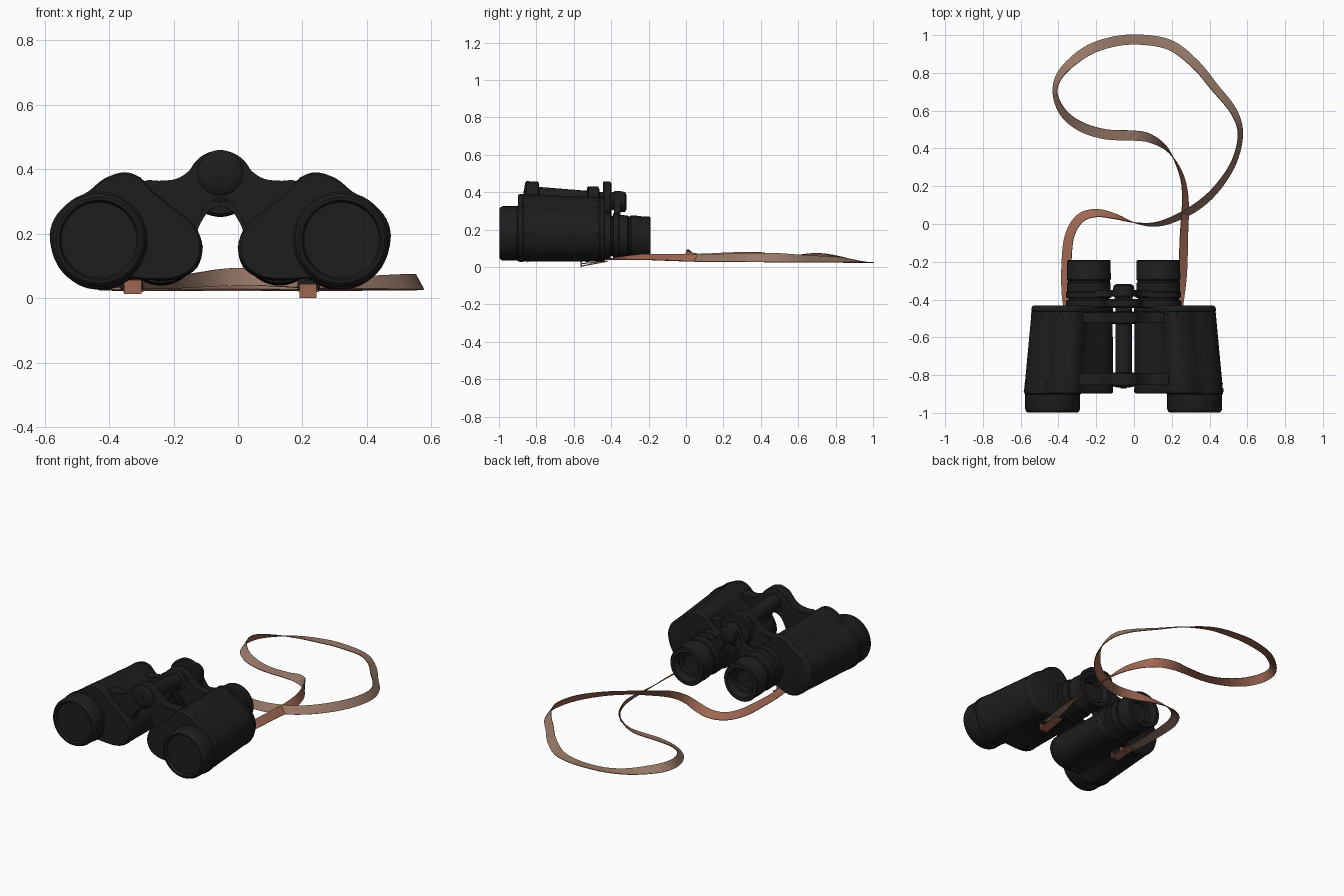
import bpy, bmesh, math
from mathutils import Vector

if "Cube" in bpy.data.objects:
    bpy.data.objects.remove(bpy.data.objects["Cube"])

CX = -0.055                      # symmetry plane of the binoculars


def material(name, rgb):
    m = bpy.data.materials.new(name)
    m.diffuse_color = (*rgb, 1)
    m.use_nodes = True
    m.node_tree.nodes["Principled BSDF"].inputs["Base Color"].default_value = m.diffuse_color
    return m


BLACK = material("black_leather", (0.0125, 0.0125, 0.0125))
TAN = material("tan_suede", (0.31, 0.19, 0.137))
BROWN = material("red_brown_leather", (0.34, 0.135, 0.085))


def finish(name, bm, mats, angle=35):
    bmesh.ops.recalc_face_normals(bm, faces=bm.faces)
    me = bpy.data.meshes.new(name)
    bm.to_mesh(me)
    bm.free()
    ob = bpy.data.objects.new(name, me)
    bpy.context.collection.objects.link(ob)
    for m in mats:
        me.materials.append(m)
    bpy.ops.object.select_all(action='DESELECT')
    ob.select_set(True)
    bpy.context.view_layer.objects.active = ob
    bpy.ops.object.shade_smooth_by_angle(angle=math.radians(angle))
    return ob


def spline(pts, n, closed=False):
    """Catmull-Rom through points of any dimension."""
    out, k = [], len(pts)
    get = (lambda i: pts[i % k]) if closed else (lambda i: pts[max(0, min(k - 1, i))])
    for i in range(k if closed else k - 1):
        p = [get(i + j) for j in (-1, 0, 1, 2)]
        for s in range(n):
            t = s / n
            out.append([0.5 * (2 * b + (c - a) * t + (2 * a - 5 * b + 4 * c - d) * t * t
                               + (3 * b - a - 3 * c + d) * t ** 3) for a, b, c, d in zip(*p)])
    if not closed:
        out.append(list(pts[-1]))
    return out


def skin(name, rings, mats=(BLACK,), rule=None, angle=35):
    """Join rings of points with quads and cap both ends."""
    bm = bmesh.new()
    vs = [[bm.verts.new(p) for p in r] for r in rings]
    n = len(vs[0])
    for a, b in zip(vs, vs[1:]):
        for j in range(n):
            f = bm.faces.new((a[j], a[(j + 1) % n], b[(j + 1) % n], b[j]))
            if rule:
                f.material_index = rule(j)
    bm.faces.new(vs[0])
    bm.faces.new(vs[-1])
    return finish(name, bm, mats, angle)


def lathe(name, prof, x, zf, n=48):
    """Profile of (radius, y) turned about a y axis whose height is zf(y)."""
    return skin(name, [[(x + r * math.cos(i * math.tau / n), y, zf(y) + r * math.sin(i * math.tau / n))
                        for i in range(n)] for r, y in prof])


def slab(name, x, y, z0, z1, mat):
    """Block from y[0] to y[1]; z0 and z1 are its (bottom, top) at each end."""
    skin(name, [[(x[0], yy, z[0]), (x[1], yy, z[0]), (x[1], yy, z[1]), (x[0], yy, z[1])]
                for yy, z in zip(y, (z0, z1))], (mat,))


def hinge_z(y):
    return 0.387 - 0.08 * (y + 0.82)


# outline of one prism housing: distance from symmetry plane, height
OUTLINE = [(.528, .18), (.515, .245), (.47, .295), (.41, .33), (.36, .37), (.30, .39), (.25, .375),
           (.20, .325), (.14, .277), (.08, .225), (.055, .16), (.072, .10), (.12, .066), (.18, .056),
           (.24, .058), (.285, .06), (.33, .04), (.38, .027), (.44, .042), (.50, .095)]
outline = spline(OUTLINE, 4, True)


def housing_point(u, z, y, g, s):
    t = (y + 0.88) / 0.45                        # taper toward the eyepieces
    u, z = .29 + (u - .29) * g, .2 + (z - .2) * g
    return (CX + s * (.06 + (u - .06) * (1 - .09 * t)), y, .03 + (z - .03) * (1 - .045 * t))


for s, side in ((-1, "left"), (1, "right")):
    # prism housing with a raised rim at each end
    stations = [(-.897, .965), (-.892, .99), (-.885, 1), (-.872, 1), (-.870, .99),
                (-.462, .99), (-.46, 1), (-.445, 1), (-.437, .985), (-.432, .95)]
    skin(side + "_housing", [[housing_point(u, z, y, g, s) for u, z in outline] for y, g in stations])
    # small rivets along both rims
    bm = bmesh.new()
    for y in (-.845, -.475):
        for u, z in outline[::4]:
            r = bmesh.ops.create_icosphere(bm, subdivisions=1, radius=.004)
            bmesh.ops.translate(bm, verts=r["verts"], vec=housing_point(u, z, y, .99, s))
    finish(side + "_rivets", bm, [BLACK])
    # objective tube with lip and recessed glass
    lathe(side + "_objective", [(.14, -.86), (.150, -.88), (.150, -.898), (.145, -.903), (.145, -.98),
                                (.14, -.992), (.133, -.997), (.124, -.997), (.119, -.988), (.117, -.982),
                                (.02, -.982)], CX + s * .376, lambda y: .180, 64)
    # eyepiece with focus rings and hollow cup
    lathe(side + "_eyepiece", [(.10, -.45), (.122, -.44), (.122, -.405), (.108, -.402), (.108, -.392),
                               (.121, -.389), (.121, -.362), (.115, -.358), (.115, -.312), (.111, -.308),
                               (.111, -.30), (.117, -.294), (.117, -.262), (.115, -.258), (.115, -.196),
                               (.110, -.190), (.088, -.190), (.080, -.2), (.074, -.225), (.06, -.228),
                               (.055, -.245), (.01, -.248)],
          CX + s * .184, lambda y: .154 - .06 * (y + .2))
    # strap lug under the housing
    lx = CX + s * .275
    slab(side + "_strap_lug", (lx - .035, lx + .035), (-.535, -.515), (.026, .085), (.026, .085), BLACK)


def arm(name, half, y0, y1, dz):
    """Symmetrical bridge plate from half a profile (top row, then bottom row)."""
    top, bottom = [spline(h, 4) for h in half]
    ring = [(-u, z) for u, z in top[::-1]] + top[1:] + bottom[::-1] + [(-u, z) for u, z in bottom[1:]]
    skin(name, [[(CX + u, y, z + dz) for u, z in ring] for y in (y0, y1)])


# hinge bridges and eyepiece bridge
hinge_arm = ([(0, .458), (.05, .445), (.08, .415), (.105, .388), (.14, .369), (.19, .364), (.225, .366),
              (.25, .355)],
             [(0, .312), (.035, .298), (.06, .262), (.085, .22), (.15, .22), (.25, .25)])
arm("front_bridge", hinge_arm, -.852, -.79, 0)
arm("rear_bridge", hinge_arm, -.522, -.468, -.027)
arm("eyepiece_bridge", ([(0, .40), (.045, .385), (.075, .32), (.11, .285), (.2, .27)],
                        [(0, .30), (.04, .285), (.07, .225), (.11, .2), (.2, .2)]), -.385, -.35, 0)

# central axle, end caps, focus wheel, rear knob
lathe("hinge_axle", [(.044, -.86), (.044, -.40)], CX, hinge_z)
lathe("front_cap", [(.06, -.785), (.070, -.79), (.070, -.852), (.064, -.858), (.04, -.864), (.016, -.866),
                    (.016, -.870), (.003, -.870)], CX, hinge_z)
lathe("rear_hub", [(.058, -.53), (.066, -.525), (.066, -.468), (.058, -.463)], CX, hinge_z)
lathe("focus_wheel", [(.05, -.445), (.095, -.445), (.102, -.438), (.102, -.405), (.095, -.398),
                      (.05, -.398)], CX, hinge_z)
lathe("rear_knob", [(.045, -.40), (.05, -.385), (.056, -.38), (.056, -.34), (.052, -.326), (.04, -.319),
                    (.012, -.317)], CX, hinge_z)

# strap path: x, y, twist in degrees (-180 = leather up, 0 = suede up)
PATH = [(.215, -.56, -180), (.235, -.42, -175), (.257, -.25, -150), (.265, -.05, -140), (.272, .1, -130),
        (.262, .22, -115), (.225, .32, -100), (.165, .405, -70), (.08, .455, -35), (0, .468, -12),
        (-.15, .475, -10), (-.28, .515, -25), (-.375, .59, -45), (-.418, .7, -65), (-.38, .805, -45),
        (-.25, .915, -15), (-.1, .967, 0), (.05, .975, 0), (.2, .943, -10), (.33, .84, -30),
        (.425, .725, -38), (.525, .6, -48), (.563, .48, -62), (.53, .33, -60), (.44, .19, -50),
        (.33, .09, -45), (.2, .022, -55), (.1, -.003, -70), (0, .008, -90), (-.1, .04, -120),
        (-.2, .058, -140), (-.285, .03, -150), (-.34, -.06, -155), (-.357, -.2, -165),
        (-.355, -.38, -175), (-.325, -.56, -180)]
path = spline(PATH, 6)
rings = []
for i, (x, y, a) in enumerate(path):
    p, q = path[max(i - 1, 0)], path[min(i + 1, len(path) - 1)]
    t = Vector((q[0] - p[0], q[1] - p[1], 0)).normalized()
    a = math.radians(a)
    w = Vector((-t.y, t.x, 0)) * math.cos(a) + Vector((0, 0, math.sin(a)))
    n = t.cross(w)
    lift = .01 * math.exp(-(x * x + y * y) / .03) + .01 * min(1, max(0, .1 - 4 * y)) - .006 * max(0, y)
    c = Vector((x, y, .03 + .026 * abs(math.sin(a)) + lift))
    w, n = w * .027, n * .002
    rings.append([c - w + n, c + w + n, c + w - n, c - w - n])
skin("neck_strap", rings, (BROWN, TAN), lambda j: 1 if j == 0 else 0)

# folded strap ends and keepers
for x, z, side in ((-.327, .013, "left"), (.217, 0, "right")):
    xs = (x - .027, x + .027)
    slab(side + "_strap_fold", xs, (-.564, -.556), (z, z + .044), (z, z + .044), BROWN)
    slab(side + "_strap_tail", xs, (-.56, -.42), (z + .002, z + .008), (.028, .034), BROWN)
    slab(side + "_strap_keeper", (x - .03, x + .034), (-.48, -.465), (.019, .044), (.019, .044), BROWN)
